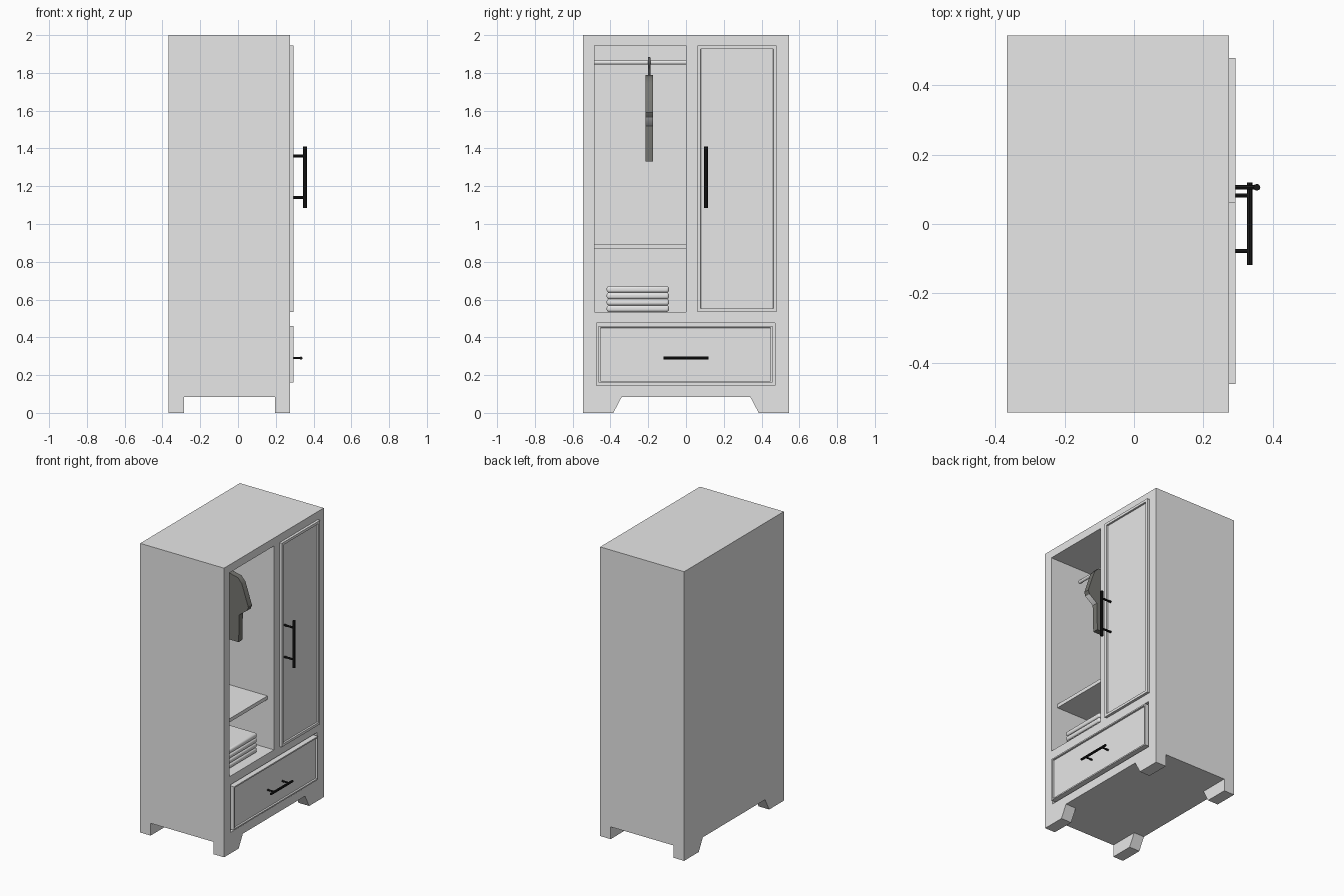
import bpy, bmesh, math
from mathutils import Vector

if "Cube" in bpy.data.objects:
    bpy.data.objects.remove(bpy.data.objects["Cube"])


def material(name, colour):
    m = bpy.data.materials.new(name)
    m.use_nodes = True
    m.diffuse_color = (*colour, 1)
    m.node_tree.nodes["Principled BSDF"].inputs["Base Color"].default_value = (*colour, 1)
    return m


PAINT = material("light grey paint", (0.8, 0.8, 0.8))
BLACK = material("black metal", (0.01, 0.01, 0.01))
CLOTH = material("dark olive grey cloth", (0.18, 0.18, 0.165))
STEEL = material("dark steel", (0.12, 0.12, 0.12))


def finish(name, bm, *mats):
    bmesh.ops.recalc_face_normals(bm, faces=bm.faces)
    mesh = bpy.data.meshes.new(name)
    bm.to_mesh(mesh)
    bm.free()
    ob = bpy.data.objects.new(name, mesh)
    bpy.context.collection.objects.link(ob)
    for m in mats:
        mesh.materials.append(m)
    return ob


def box_mesh(x, y, z):
    bm = bmesh.new()
    bmesh.ops.create_cube(bm, size=1)
    for v in bm.verts:
        v.co = [lo + (c + 0.5) * (hi - lo) for c, (lo, hi) in zip(v.co, (x, y, z))]
    return bm


def box(name, x, y, z, mat=PAINT):
    return finish(name, box_mesh(x, y, z), mat)


def activate(ob):
    bpy.ops.object.select_all(action="DESELECT")
    ob.select_set(True)
    bpy.context.view_layer.objects.active = ob


def smooth(ob):
    activate(ob)
    bpy.ops.object.shade_smooth_by_angle(angle=math.radians(40))


def carve(ob, x, y, z):
    cutter = box("cutter", x, y, z)
    cutter.hide_render = True
    mod = ob.modifiers.new("opening", "BOOLEAN")
    mod.operation, mod.solver, mod.object = "DIFFERENCE", "EXACT", cutter
    activate(ob)
    bpy.ops.object.modifier_apply(modifier=mod.name)
    bpy.data.objects.remove(cutter)


def bar(name, a, b, radius, mat, sides=8):
    a, b = Vector(a), Vector(b)
    bm = bmesh.new()
    bmesh.ops.create_cone(bm, cap_ends=True, segments=sides, radius1=radius,
                          radius2=radius, depth=(b - a).length)
    turn = (b - a).to_track_quat("Z", "Y")
    for v in bm.verts:
        v.co = turn @ v.co + (a + b) / 2
    ob = finish(name, bm, mat)
    smooth(ob)
    return ob


def prism(name, outline, offset, *mats):
    bm = bmesh.new()
    face = bm.faces.new([bm.verts.new(p) for p in outline])
    new = bmesh.ops.extrude_face_region(bm, geom=[face], use_keep_orig=True)["geom"]
    bmesh.ops.translate(bm, vec=offset, verts=[g for g in new if isinstance(g, bmesh.types.BMVert)])
    return finish(name, bm, *mats)


def framed_panel(name, y, z, rim):
    # slab whose front face has a raised rim and a sunken centre
    bm = box_mesh((0.255, 0.293), y, z)
    bm.faces.ensure_lookup_table()
    bm.normal_update()
    front = [f for f in bm.faces if f.normal.x > 0.9]
    bmesh.ops.inset_region(bm, faces=front, thickness=rim)
    bmesh.ops.inset_region(bm, faces=front, thickness=0.001, depth=-0.012)
    return finish(name, bm, PAINT)


BACK, FRONT, SIDE, BASE = -0.367, 0.275, 0.545, 0.085

# Cabinet with the open bay and a shallow seat for the drawer
cabinet = box("cabinet", (BACK, FRONT), (-SIDE, SIDE), (BASE, 2))
carve(cabinet, (-0.335, 0.5), (-0.485, 0), (0.535, 1.945))
carve(cabinet, (0.255, 0.5), (-0.475, 0.47), (0.145, 0.475))

# Tapered corner feet
for x, end in ((BACK, "back"), (FRONT - 0.08, "front")):
    for s, side in ((-1, "right"), (1, "left")):
        outline = [(x, s * y, z) for y, z in
                   ((SIDE, 0), (0.385, 0), (0.34, BASE), (SIDE, BASE))]
        prism(f"{end}_{side}_foot", outline, (0.08, 0, 0), PAINT)

# Door and drawer fronts
framed_panel("door", (0.06, 0.48), (0.535, 1.945), 0.025)
framed_panel("drawer", (-0.462, 0.457), (0.16, 0.46), 0.013)

# Pull handles
bar("door_handle", (0.355, 0.106, 1.085), (0.355, 0.106, 1.41), 0.01, BLACK)
for z in (1.14, 1.36):
    bar("door_handle_post", (0.28, 0.106, z), (0.355, 0.106, z), 0.007, BLACK)
bar("drawer_handle", (0.334, -0.118, 0.29), (0.334, 0.12, 0.29), 0.008, BLACK)
for y in (-0.078, 0.082):
    bar("drawer_handle_post", (0.28, y, 0.29), (0.334, y, 0.29), 0.006, BLACK)

# Shelf and clothes rail
box("shelf", (-0.335, 0.225), (-0.485, 0), (0.87, 0.895))
ROD = 0.04
bar("clothes_rail", (ROD, -0.485, 1.855), (ROD, 0, 1.855), 0.011, PAINT, 16)

# Hanger hook and stem
hook = bpy.data.curves.new("hanger_hook", "CURVE")
hook.dimensions = "3D"
hook.bevel_depth = 0.007
hook.bevel_resolution = 2
path = [(ROD, -0.195, 1.77), (ROD, -0.195, 1.815)]
for i in range(10):
    a = math.radians(-60 + i * 27)
    path.append((ROD + 0.024 * math.cos(a), -0.195, 1.855 + 0.024 * math.sin(a)))
line = hook.splines.new("POLY")
line.points.add(len(path) - 1)
for p, co in zip(line.points, path):
    p.co = (*co, 1)
hook.materials.append(STEEL)
bpy.context.collection.objects.link(bpy.data.objects.new("hanger_hook", hook))

# Hanging shirt: mirrored outline, pale sleeve openings
half = [(0.045, 1.79), (0.11, 1.775), (0.14, 1.74), (0.19, 1.59), (0.18, 1.565),
        (0.12, 1.52), (0.115, 1.33)]
outline = [(ROD + x, -0.215, z) for x, z in half]
outline += [(ROD - x, -0.215, z) for x, z in reversed(half)]
shirt = prism("hanging_shirt", outline, (0, 0.04, 0), CLOTH, PAINT)
for f in shirt.data.polygons:
    if abs(f.normal.y) < 0.5 and 1.53 < f.center.z < 1.56:
        f.material_index = 1
smooth(shirt)

# Stack of folded clothes
for i in range(4):
    z = 0.535 + i * 0.034
    fold = box(f"folded_cloth_{i + 1}", (-0.12, 0.212), (-0.42, -0.09), (z, z + 0.034))
    mod = fold.modifiers.new("soft_edge", "BEVEL")
    mod.width, mod.segments = 0.012, 3
    smooth(fold)
